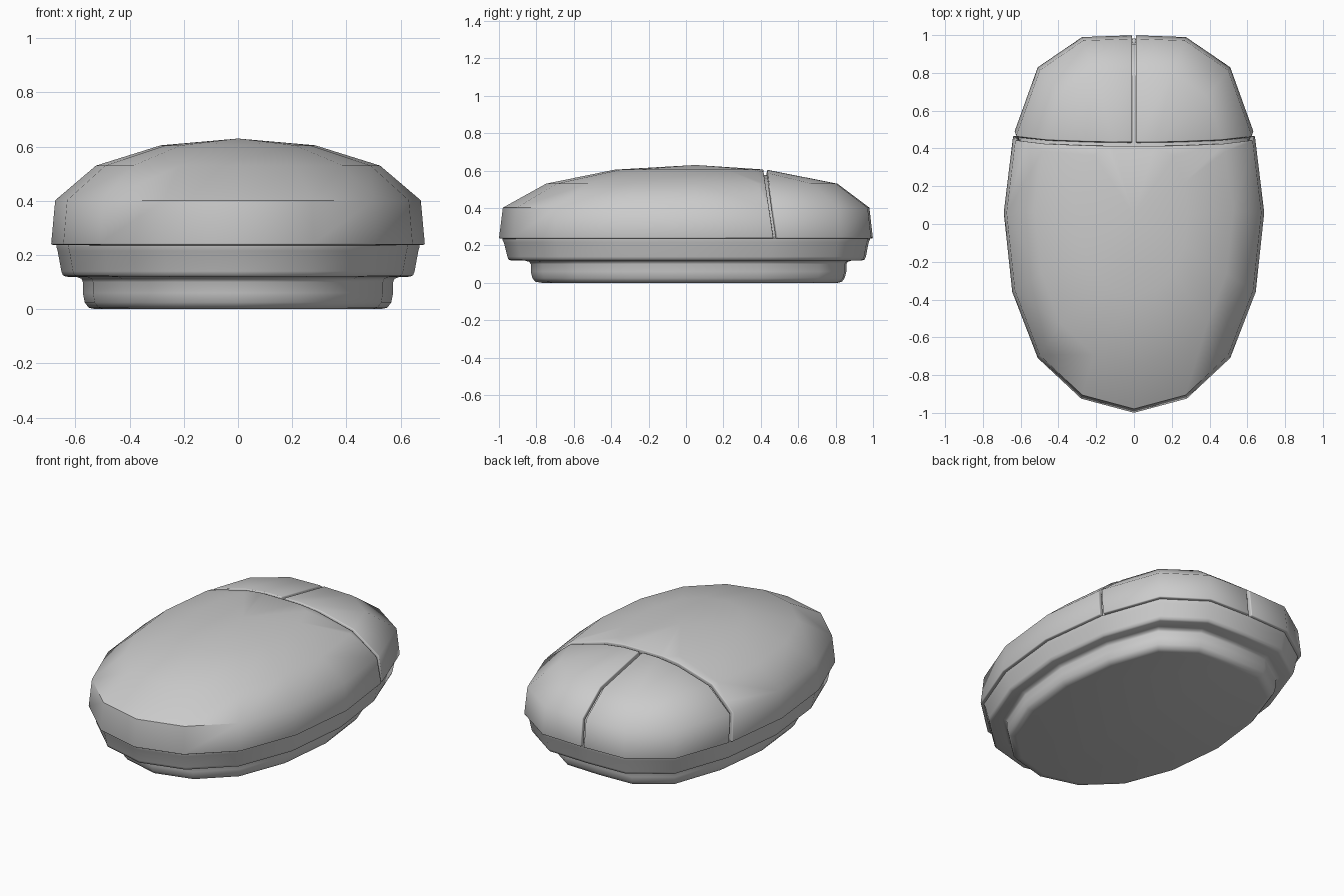
import bpy, bmesh, math
from mathutils import Vector

if "Cube" in bpy.data.objects:
    bpy.data.objects.remove(bpy.data.objects["Cube"])

# Right half of the plan outline, from tail to nose
HALF = [(0, -1.0), (.28, -.925), (.51, -.71), (.645, -.36), (.69, .06),
        (.64, .47), (.51, .83), (.275, .99), (0, 1.0)]
OUTLINE = HALF + [(-x, y) for x, y in HALF[-2:0:-1]]
CY = .05


def loft(rings, tip=None, floor=False):
    """Stack scaled outlines: each ring is (x scale, rear scale, nose scale, z)."""
    bm = bmesh.new()
    n = len(OUTLINE)
    loops = []
    for sx, sb, sf, z in rings:
        loops.append([bm.verts.new((x * sx, CY + (y - CY) * (sf if y > CY else sb), z))
                      for x, y in OUTLINE])
    for a, b in zip(loops, loops[1:]):
        for i in range(n):
            j = (i + 1) % n
            bm.faces.new((a[i], a[j], b[j], b[i]))
    if floor:
        bm.faces.new(loops[0][::-1])
    if tip is not None:
        t = bm.verts.new((0, CY, tip))
        for i in range(n):
            bm.faces.new((loops[-1][i], loops[-1][(i + 1) % n], t))
    return bm


def cut(bm, point, normal):
    """Remove everything on the normal side of a plane."""
    bmesh.ops.bisect_plane(bm, geom=bm.verts[:] + bm.edges[:] + bm.faces[:], dist=1e-5,
                           plane_co=point, plane_no=normal, clear_outer=True)


def finish(name, bm, shell=False):
    me = bpy.data.meshes.new(name)
    bm.to_mesh(me)
    bm.free()
    ob = bpy.data.objects.new(name, me)
    bpy.context.collection.objects.link(ob)
    for p in me.polygons:
        p.use_smooth = True
    me.set_sharp_from_angle(angle=math.radians(50))
    if shell:
        s = ob.modifiers.new("thickness", 'SOLIDIFY')
        s.thickness, s.offset = .028, -1
        b = ob.modifiers.new("soft_edge", 'BEVEL')
        b.width, b.segments = .005, 2
        b.limit_method, b.angle_limit = 'ANGLE', math.radians(60)
    return ob


# Domed upper cover profile
DOME = [(1, 1, 1, .238), (.978, .98, .98, .402), (.76, .76, .80, .53), (.413, .41, .40, .605)]
TOP = .63

# Stepped base with the inner core that shows in the seams
core = [(s - .035, b - .03, f - .03, z - .024) for s, b, f, z in DOME[1:]]
base = [(.765, .78, .80, 0), (.80, .815, .825, .006), (.82, .83, .84, .025), (.83, .838, .85, .06),
        (.83, .838, .85, .10), (.837, .845, .857, .112), (.86, .865, .875, .118),
        (.92, .94, .94, .12), (.937, .952, .953, .125), (.945, .957, .96, .14),
        (.965, .975, .975, .215), (.972, .982, .982, .23), (.972, .982, .982, .238),
        (.955, .96, .96, .245)]
finish("base", loft(base + core, TOP - .024, floor=True))

# Palm cover and the two buttons are cut from the same dome
GAP = .01
seam_no = Vector((0, 1, .147)).normalized()
seam_co = Vector((0, .425, .60))

palm = loft(DOME, TOP)
cut(palm, seam_co - seam_no * GAP, seam_no)
finish("palm_cover", palm, shell=True)

for side, name in ((1, "right_button"), (-1, "left_button")):
    button = loft(DOME, TOP)
    cut(button, seam_co + seam_no * GAP, -seam_no)
    cut(button, Vector((side * GAP, 0, 0)), Vector((-side, 0, 0)))
    finish(name, button, shell=True)
